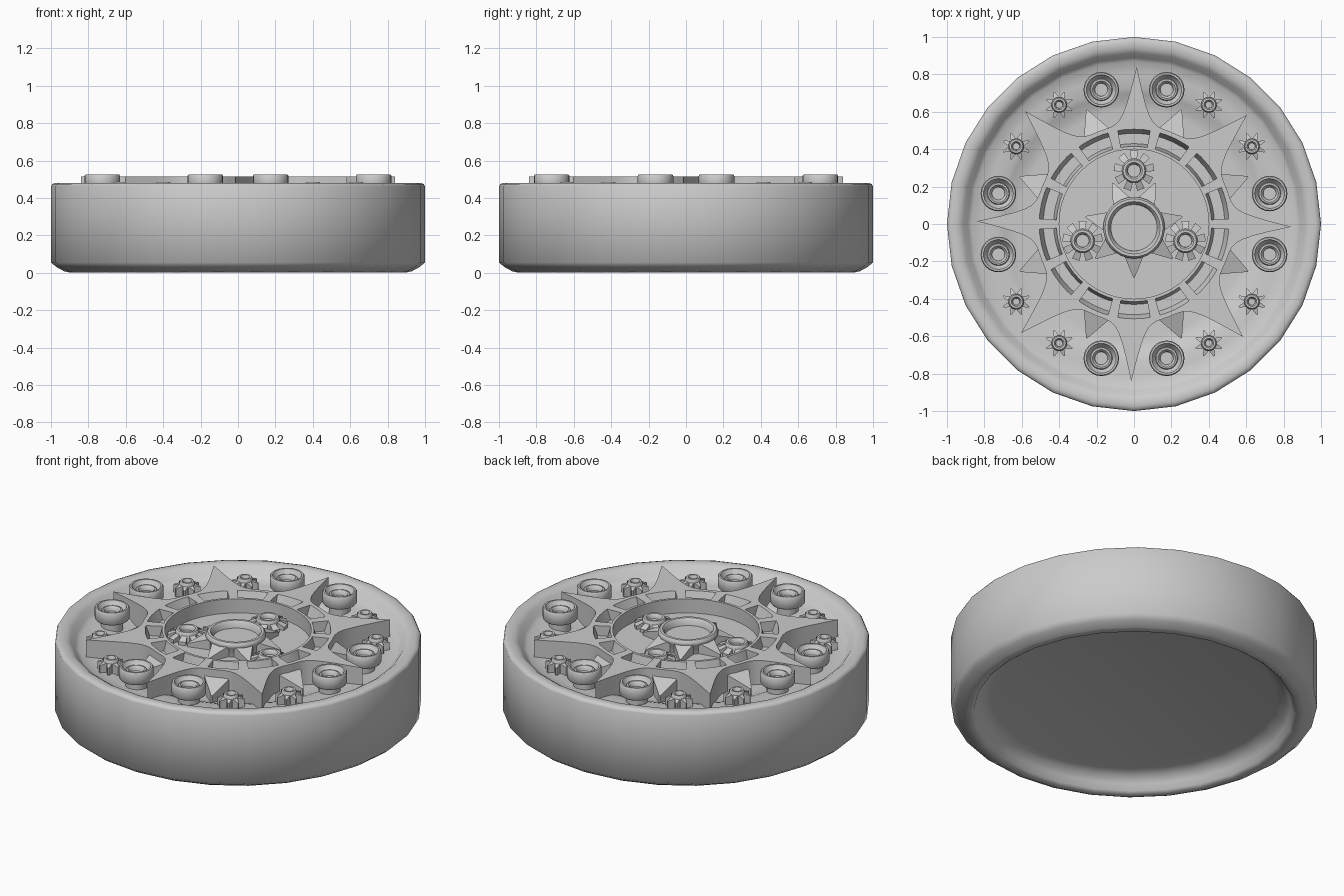
import bpy, bmesh
from math import sin, cos, radians, pi, tau

if "Cube" in bpy.data.objects:
    bpy.data.objects.remove(bpy.data.objects["Cube"])

def finish(name, bm, smooth=None):
    bmesh.ops.remove_doubles(bm, verts=bm.verts, dist=1e-5)
    bmesh.ops.recalc_face_normals(bm, faces=bm.faces)
    me = bpy.data.meshes.new(name)
    bm.to_mesh(me)
    bm.free()
    ob = bpy.data.objects.new(name, me)
    bpy.context.collection.objects.link(ob)
    if smooth:
        bpy.ops.object.select_all(action='DESELECT')
        ob.select_set(True)
        bpy.context.view_layer.objects.active = ob
        bpy.ops.object.shade_smooth_by_angle(angle=radians(smooth))
    return ob

def pol(bm, r, a, z):
    return bm.verts.new((r * cos(a), r * sin(a), z))

def add_lathe(bm, prof, n, closed=False):
    rings = []
    for r, z in prof:
        if r == 0:
            rings.append([bm.verts.new((0, 0, z))] * n)
        else:
            rings.append([pol(bm, r, tau * i / n, z) for i in range(n)])
    pairs = list(zip(rings, rings[1:])) + ([(rings[-1], rings[0])] if closed else [])
    for a, b in pairs:
        for i in range(n):
            j = (i + 1) % n
            bm.faces.new(list(dict.fromkeys((a[i], a[j], b[j], b[i]))))

def add_teeth(bm, n, phase, r0, r1, w0, w1, z0, z1, zt):
    # radial wedges: wide/tall root at r0, narrow/low tip at r1
    for k in range(n):
        a = phase + tau * k / n
        c, s = cos(a), sin(a)
        v = [bm.verts.new((r * c - w * s, r * s + w * c, z)) for r, w, z in (
            (r0, -w0, z0), (r0, w0, z0), (r1, w1, z0), (r1, -w1, z0),
            (r0, -w0, z1), (r0, w0, z1), (r1, w1, zt), (r1, -w1, zt))]
        for f in ((3, 2, 1, 0), (4, 5, 6, 7), (0, 1, 5, 4), (1, 2, 6, 5), (2, 3, 7, 6), (3, 0, 4, 7)):
            bm.faces.new([v[i] for i in f])

def copies(ob, places):
    ob.location = (*places[0], 0)
    for k, p in enumerate(places[1:], 2):
        o = ob.copy()
        o.name = f"{ob.name}_{k}"
        o.location = (*p, 0)
        bpy.context.collection.objects.link(o)

# Round case: shallow dish underneath, recessed stepped dish on top
bm = bmesh.new()
add_lathe(bm, [(0, .105), (.78, .10), (.83, .085), (.86, .05), (.875, .015), (.895, 0), (.93, .008),
               (.97, .03), (1, .055), (1, .462), (.993, .474), (.975, .48), (.94, .478), (.915, .462),
               (.89, .43), (.87, .415), (.8, .41), (.73, .405), (.70, .395), (.66, .375),
               (.61, .37), (.41, .37), (.405, .43), (0, .43)], 28)
finish("case", bm, 60)

# Window ring: grooved annulus with 14 dividing bars
Z0, ZT = .37, .515
bm = bmesh.new()
add_lathe(bm, [(.40, Z0), (.40, ZT), (.415, ZT), (.43, .455), (.485, .455), (.507, ZT),
               (.53, ZT), (.53, Z0)], 56, True)
finish("window_ring", bm, 30)
bm = bmesh.new()
add_teeth(bm, 14, pi / 2 + pi / 14, .41, .515, .022, .028, .44, ZT, ZT)
finish("ring_bars", bm)

# Eight-pointed star with concave sides
bm = bmesh.new()
tilt, M = radians(-1), 10
out = []
for k in range(8):
    p = 3.5 if k % 2 else 4.5
    for i in range(-M, M):
        t = abs(i) / M
        out.append((.53 + .31 * (1 - t) ** p, tilt + tau / 8 * (k + i / (2 * M))))
loops = [[pol(bm, r, a, z) for r, a in out] for z in (Z0, ZT)]
loops += [[pol(bm, .51, a, z) for r, a in out] for z in (ZT, Z0)]
for a, b in zip(loops, loops[1:] + loops[:1]):
    for i in range(len(out)):
        j = (i + 1) % len(out)
        bm.faces.new((a[i], a[j], b[j], b[i]))
finish("star", bm, 25)

# Lower spikes between the star points
bm = bmesh.new()
add_teeth(bm, 8, pi / 8, .50, .66, .085, .004, .37, .48, .42)
finish("lower_spikes", bm)

# Central hub with seven spikes
bm = bmesh.new()
add_lathe(bm, [(.155, .40), (.155, .475), (.165, .487), (.165, .503), (.155, .515), (.14, .515),
               (.13, .503), (.124, .475), (0, .475)], 28)
add_teeth(bm, 7, -pi / 2, .13, .265, .06, .004, .40, .50, .45)
hub = finish("hub", bm, 40)
hub.location = (0, -.02, 0)

# Three inner gears
bm = bmesh.new()
add_lathe(bm, [(.065, .40), (.065, .475), (.058, .485), (.045, .485), (.036, .475), (.034, .458), (0, .458)], 20)
add_teeth(bm, 9, pi / 2, .055, .107, .015, .021, .40, .47, .45)
copies(finish("inner_gear", bm, 40), [(0, .285), (.275, -.09), (-.275, -.09)])

# Eight outer small gears
bm = bmesh.new()
add_lathe(bm, [(.042, .40), (.042, .475), (.036, .484), (.026, .484), (.02, .475), (.018, .46), (0, .46)], 16)
add_teeth(bm, 8, pi / 8, .03, .075, .017, .004, .40, .468, .455)
gear = finish("outer_gear", bm, 40)
copies(gear, [(sx * x, sy * y) for x, y in ((.40, .637), (.63, .415)) for sx in (1, -1) for sy in (1, -1)])

# Eight round jewel settings on short stems
bm = bmesh.new()
add_lathe(bm, [(.06, .39), (.06, .45), (.088, .45), (.095, .46), (.095, .518), (.09, .525), (.08, .525),
               (.076, .515), (.06, .497), (.056, .505), (.047, .507), (.038, .498), (.034, .48), (0, .48)], 24)
jewel = finish("round_setting", bm, 40)
copies(jewel, [(sx * x, sy * y) for x, y in ((.175, .718), (.725, .163)) for sx in (1, -1) for sy in (1, -1)])
